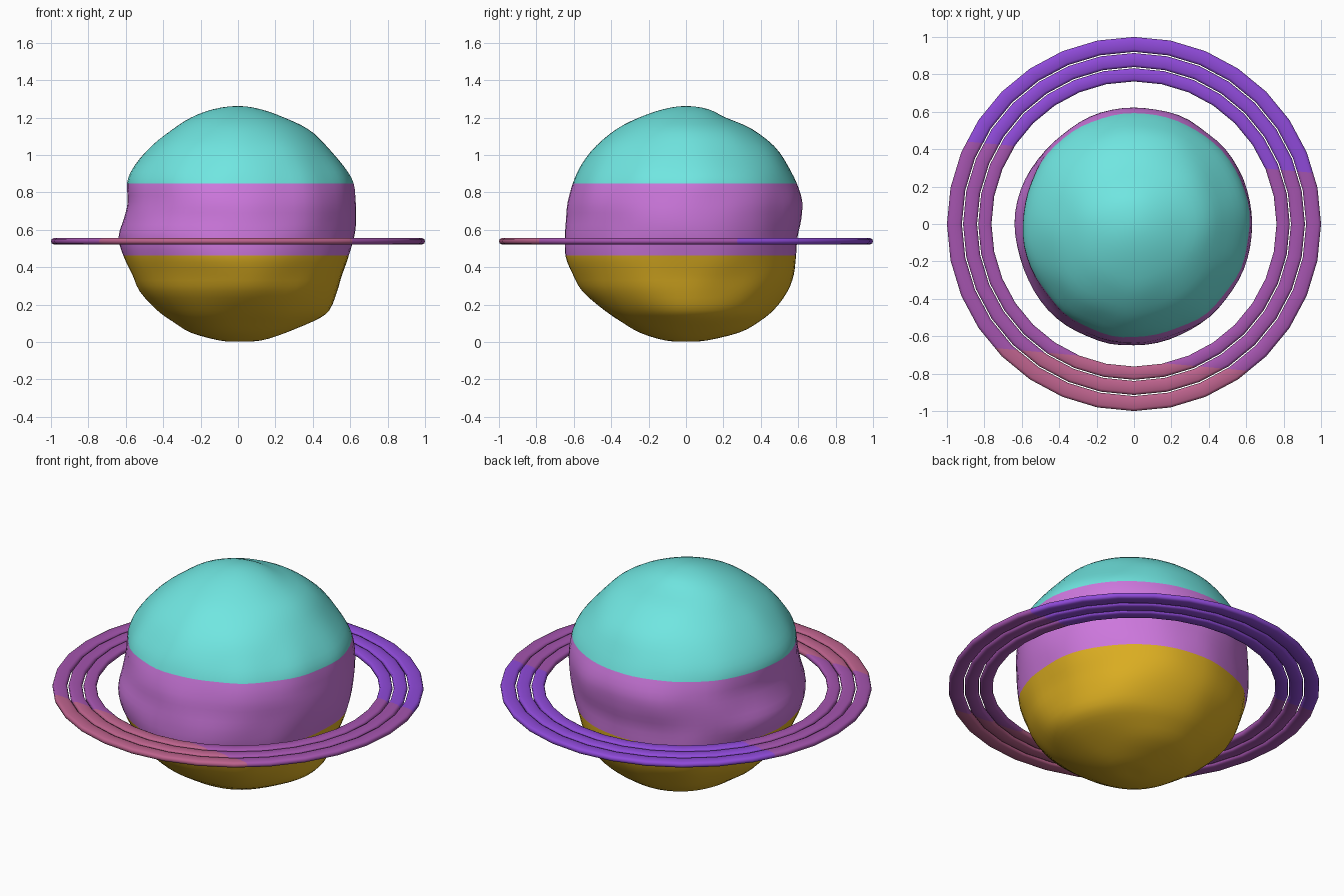
import bpy, bmesh, math
from mathutils import Vector, noise

if "Cube" in bpy.data.objects:
    bpy.data.objects.remove(bpy.data.objects["Cube"])


def material(name, rgb):
    m = bpy.data.materials.new(name)
    lin = [c / 255 / 12.92 if c <= 10 else ((c / 255 + 0.055) / 1.055) ** 2.4 for c in rgb]
    m.diffuse_color = (*lin, 1)
    m.use_nodes = True
    m.node_tree.nodes["Principled BSDF"].inputs["Base Color"].default_value = m.diffuse_color
    return m


def finish(bm, name, mats, cuts, direction, angle):
    """Cut the mesh along parallel planes, then colour each band between them."""
    d = Vector(direction)
    for c in cuts:
        bmesh.ops.bisect_plane(bm, geom=bm.verts[:] + bm.edges[:] + bm.faces[:],
                               plane_co=d * (c / d.length_squared), plane_no=d, dist=1e-5)
    bmesh.ops.recalc_face_normals(bm, faces=bm.faces[:])
    for f in bm.faces:
        h = f.calc_center_median().dot(d)
        f.material_index = sum(h > c for c in cuts)
    me = bpy.data.meshes.new(name)
    bm.to_mesh(me)
    bm.free()
    for m in mats:
        me.materials.append(m)
    ob = bpy.data.objects.new(name, me)
    bpy.context.collection.objects.link(ob)
    bpy.ops.object.select_all(action='DESELECT')
    ob.select_set(True)
    bpy.context.view_layer.objects.active = ob
    bpy.ops.object.shade_smooth_by_angle(angle=math.radians(angle))
    return ob


gold = material("gold", (222, 176, 34))
orchid = material("orchid", (206, 120, 222))
aqua = material("aqua", (112, 230, 225))
rose = material("rose", (188, 98, 140))
plum = material("plum", (164, 84, 174))
violet = material("violet", (143, 74, 217))

# Planet: uneven outline, each row is height then radius to right, back, left, front
ROWS = [
    (0.003, 0, 0, 0, 0), (0.008, .12, .11, .10, .11), (0.05, .26, .28, .25, .25),
    (0.11, .40, .39, .345, .355), (0.17, .485, .465, .43, .44), (0.27, .535, .54, .525, .55),
    (0.36, .563, .578, .568, .60), (0.46, .595, .588, .61, .645), (0.56, .618, .592, .633, .653),
    (0.66, .632, .615, .612, .64), (0.75, .635, .62, .595, .632), (0.85, .62, .59, .592, .605),
    (0.94, .567, .545, .55, .56), (1.05, .475, .465, .46, .48), (1.14, .37, .35, .35, .365),
    (1.20, .25, .21, .25, .25), (1.245, .12, .12, .13, .12), (1.262, 0, 0, 0, 0)]


def ghost(row):
    return (row[0], *[-r for r in row[1:]])


def smooth_rows(rows, steps):
    pts = [ghost(rows[1])] + rows + [ghost(rows[-2])]
    out = []
    for i in range(1, len(pts) - 2):
        a, b, c, d = pts[i - 1:i + 3]
        for s in range(steps):
            t = s / steps
            out.append([0.5 * (2 * q + (r - p) * t + (2 * p - 5 * q + 4 * r - w) * t * t
                               + (3 * q - p - 3 * r + w) * t ** 3)
                        for p, q, r, w in zip(a, b, c, d)])
    return out[1:]


SEG = 64
bm = bmesh.new()
loops = []
for z, *radii in smooth_rows(ROWS, 3):
    loop = []
    for i in range(SEG):
        a = math.tau * i / SEG
        c, s = math.cos(a), math.sin(a)
        r = (radii[0] if c > 0 else radii[2]) * c * c + (radii[1] if s > 0 else radii[3]) * s * s
        p = Vector((r * c, r * s, z))
        lump = noise.noise(p * 4.5) * 0.012 * min(1, r / 0.4)
        loop.append(bm.verts.new((p.x + c * lump, p.y + s * lump, z)))
    loops.append(loop)
for lo, hi in zip(loops, loops[1:]):
    for i in range(SEG):
        j = (i + 1) % SEG
        bm.faces.new((lo[i], lo[j], hi[j], hi[i]))
for loop, z in ((loops[0], ROWS[0][0]), (loops[-1], ROWS[-1][0])):
    pole = bm.verts.new((0, 0, z))
    for i in range(SEG):
        bm.faces.new((pole, loop[i], loop[(i + 1) % SEG]))
finish(bm, "planet", [gold, orchid, aqua], (0.462, 0.847), (0, 0, 1), 60)


# Rings: three flattened 32-sided hoops with softly rounded edges
def ring(name, inner, outer, z, half_height, sides=32, section=12):
    bm = bmesh.new()
    mid, half = (inner + outer) / 2, (outer - inner) / 2
    soft = lambda v: math.copysign(abs(v) ** 0.65, v)
    grid = []
    for i in range(sides):
        a = math.tau * i / sides
        col = []
        for k in range(section):
            b = math.tau * k / section
            r = mid + half * soft(math.cos(b))
            col.append(bm.verts.new((r * math.cos(a), r * math.sin(a),
                                     z + half_height * soft(math.sin(b)))))
        grid.append(col)
    for i in range(sides):
        n = grid[(i + 1) % sides]
        for k in range(section):
            m = (k + 1) % section
            bm.faces.new((grid[i][k], n[k], n[m], grid[i][m]))
    finish(bm, name, [rose, plum, violet], (-0.73, 0.36), (0.09, 1, 0), 50)


for name, inner, outer in (("inner_ring", 0.762, 0.833), ("middle_ring", 0.839, 0.914),
                           ("outer_ring", 0.920, 1.0)):
    ring(name, inner, outer, 0.539, 0.018)
